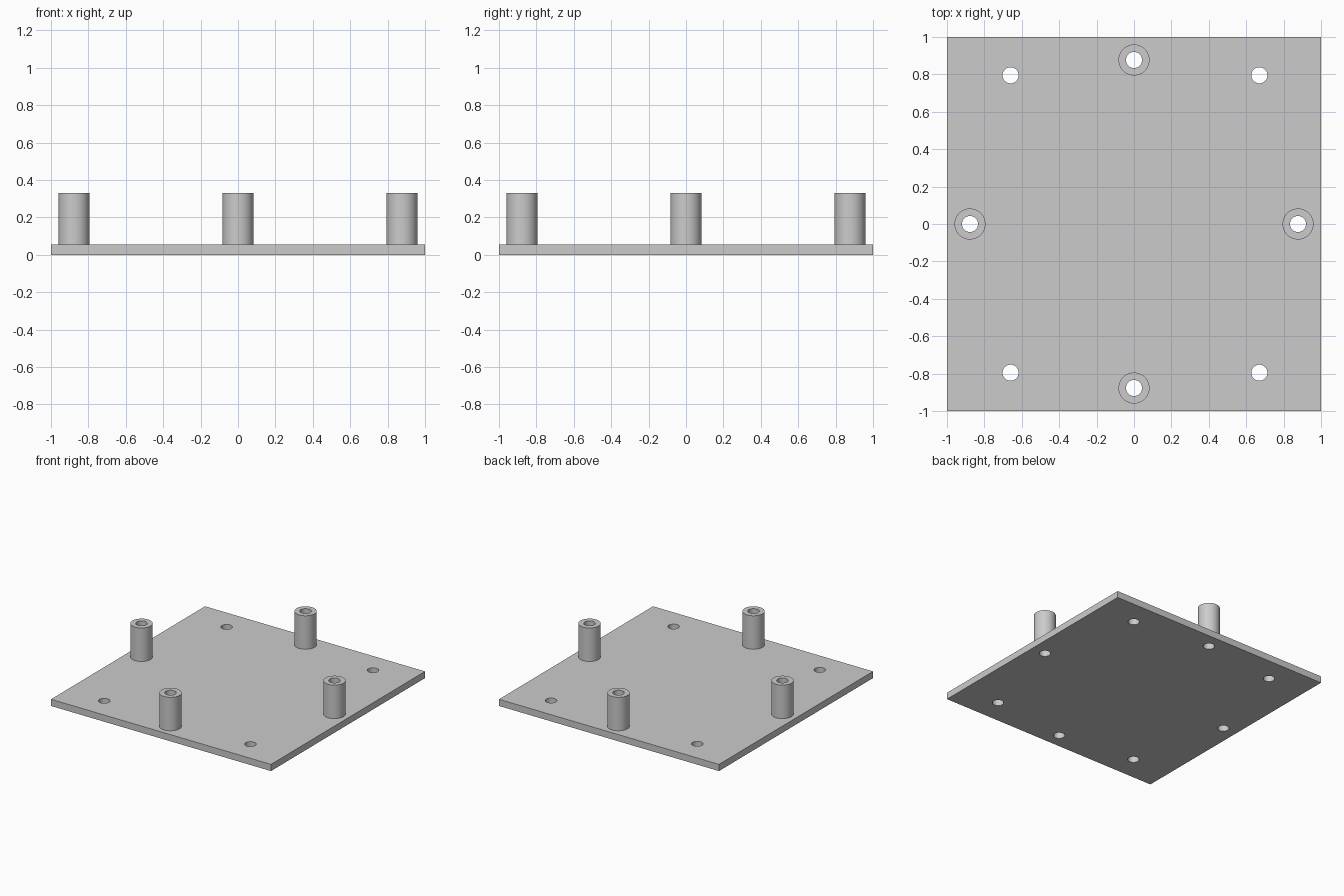
import bpy, bmesh, math

if "Cube" in bpy.data.objects:
    bpy.data.objects.remove(bpy.data.objects["Cube"])

SEG = 48
PLATE_T = 0.055      # plate thickness
POST_TOP = 0.33
POST_R, HOLE_R = 0.083, 0.043
POSTS = {"front": (0, -0.877), "back": (0, 0.877),
         "left": (-0.877, 0), "right": (0.877, 0)}
CORNER_HOLES = [(x, y) for x in (-0.66, 0.67) for y in (-0.795, 0.795)]

grey = bpy.data.materials.new("grey")
grey.diffuse_color = (0.6, 0.6, 0.6, 1)
grey.use_nodes = True
grey.node_tree.nodes["Principled BSDF"].inputs["Base Color"].default_value = grey.diffuse_color


def smooth(obj):
    bpy.ops.object.select_all(action='DESELECT')
    obj.select_set(True)
    bpy.context.view_layer.objects.active = obj
    bpy.ops.object.shade_smooth_by_angle(angle=math.radians(30))


def make_object(name, bm):
    mesh = bpy.data.meshes.new(name)
    bm.to_mesh(mesh)
    bm.free()
    obj = bpy.data.objects.new(name, mesh)
    mesh.materials.append(grey)
    bpy.context.collection.objects.link(obj)
    return obj


def make_post(name, x, y):
    """Hollow round standoff, lathed from a four-point wall profile."""
    bm = bmesh.new()
    profile = [(POST_R, PLATE_T), (POST_R, POST_TOP),
               (HOLE_R, POST_TOP), (HOLE_R, PLATE_T)]
    rings = []
    for r, z in profile:
        rings.append([bm.verts.new((x + r * math.cos(2 * math.pi * i / SEG),
                                    y + r * math.sin(2 * math.pi * i / SEG), z))
                      for i in range(SEG)])
    for a, b in zip(rings, rings[1:]):
        for i in range(SEG):
            j = (i + 1) % SEG
            bm.faces.new((a[i], a[j], b[j], b[i]))
    obj = make_object(name, bm)
    smooth(obj)


# Base plate
bm = bmesh.new()
bmesh.ops.create_cube(bm, size=1)
for v in bm.verts:
    v.co = (v.co.x * 2, v.co.y * 2, (v.co.z + 0.5) * PLATE_T)
plate = make_object("base_plate", bm)

# Through holes at the corners and under each post
bm = bmesh.new()
for x, y in CORNER_HOLES + list(POSTS.values()):
    new = bmesh.ops.create_cone(bm, cap_ends=True, segments=SEG, radius1=HOLE_R,
                                radius2=HOLE_R, depth=0.3)
    # turn so the facets line up with the post bores
    a = math.atan2(new["verts"][0].co.y, new["verts"][0].co.x)
    ca, sa = math.cos(-a), math.sin(-a)
    for v in new["verts"]:
        px, py = v.co.x, v.co.y
        v.co.x, v.co.y = px * ca - py * sa + x, px * sa + py * ca + y
cutter = make_object("hole_cutter", bm)
cutter.hide_render = True

cut = plate.modifiers.new("holes", 'BOOLEAN')
cut.operation = 'DIFFERENCE'
cut.solver = 'EXACT'
cut.object = cutter
bpy.context.view_layer.objects.active = plate
bpy.ops.object.modifier_apply(modifier=cut.name)
bpy.data.objects.remove(cutter)
smooth(plate)

# Standoff posts
for side, (x, y) in POSTS.items():
    make_post(side + "_post", x, y)
